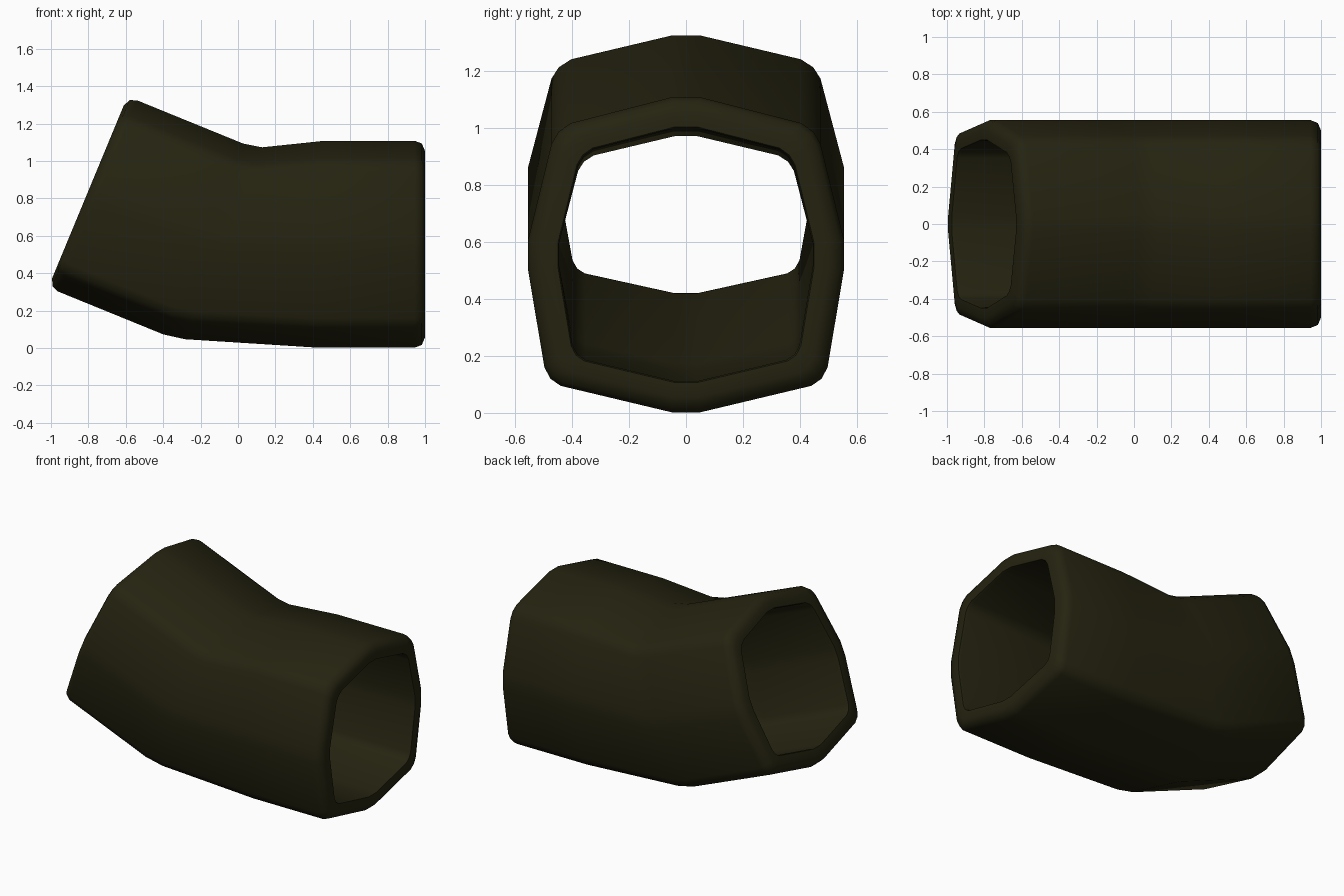
import bpy, bmesh
from mathutils import Vector

if "Cube" in bpy.data.objects:
    bpy.data.objects.remove(bpy.data.objects["Cube"])

olive = bpy.data.materials.new("dark olive")
olive.diffuse_color = (0.0185, 0.0168, 0.0052, 1)
olive.use_nodes = True
olive.node_tree.nodes["Principled BSDF"].inputs["Base Color"].default_value = olive.diffuse_color

# Half cross-section (y, v): softened octagon, slightly wider at the bottom
half = [(0.05, 0.553), (0.405, 0.462), (0.447, 0.432), (0.472, 0.39), (0.555, 0.05),
        (0.555, -0.05), (0.497, -0.395), (0.476, -0.435), (0.44, -0.46), (0.05, -0.553)]
section = half + [(-y, v) for y, v in reversed(half)]
H = 0.555
WALL = 0.11

# Centre line stations: bottom point and top point (x, z) of each section
right_end = ((1.0, 0.0), (1.0, 1.11))
straight = ((0.42, 0.0), (0.46, 1.11))
bend_a = ((-0.285, 0.045), (0.13, 1.075))
bend_b = ((-0.40, 0.07), (0.03, 1.095))
left_end = ((-1.015, 0.322), (-0.59, 1.347))


def ring(bm, station, inset=0.0, slide=0.0):
    """One loop of vertices, pulled in by inset and moved along the tube by slide."""
    b, t = (Vector((p[0], 0, p[1])) for p in station)
    mid, up = (b + t) / 2, (t - b).normalized()
    along = Vector((0, 1, 0)).cross(up)
    k = 1 - inset / H
    return [bm.verts.new(mid + along * slide + Vector((0, y * k, 0)) + up * (v * k))
            for y, v in section]


bm = bmesh.new()
bevel = [(0.0, 0.055), (0.015, 0.017), (0.055, 0.0)]   # (inset, setback) of the rim
rings = [ring(bm, right_end, i, -s) for i, s in reversed(bevel)]
rings += [ring(bm, s) for s in (straight, bend_a, bend_b)]
rings += [ring(bm, left_end, i, s) for i, s in bevel]
# Inner wall back to the right end
rings += [ring(bm, left_end, WALL - 0.005), ring(bm, left_end, WALL, 0.015)]
rings += [ring(bm, s, WALL) for s in (bend_b, bend_a, straight)]
rings += [ring(bm, right_end, WALL, -0.015), ring(bm, right_end, WALL - 0.005)]

n = len(section)
for a, b in zip(rings, rings[1:] + rings[:1]):
    for i in range(n):
        bm.faces.new((a[i], a[(i + 1) % n], b[(i + 1) % n], b[i]))
bmesh.ops.recalc_face_normals(bm, faces=bm.faces)

mesh = bpy.data.meshes.new("pipe_elbow")
bm.to_mesh(mesh)
bm.free()
mesh.materials.append(olive)
pipe = bpy.data.objects.new("pipe_elbow", mesh)
bpy.context.collection.objects.link(pipe)

# Smooth shading, only the inner lip stays sharp
bpy.context.view_layer.objects.active = pipe
pipe.select_set(True)
bpy.ops.object.shade_smooth_by_angle(angle=0.8)
